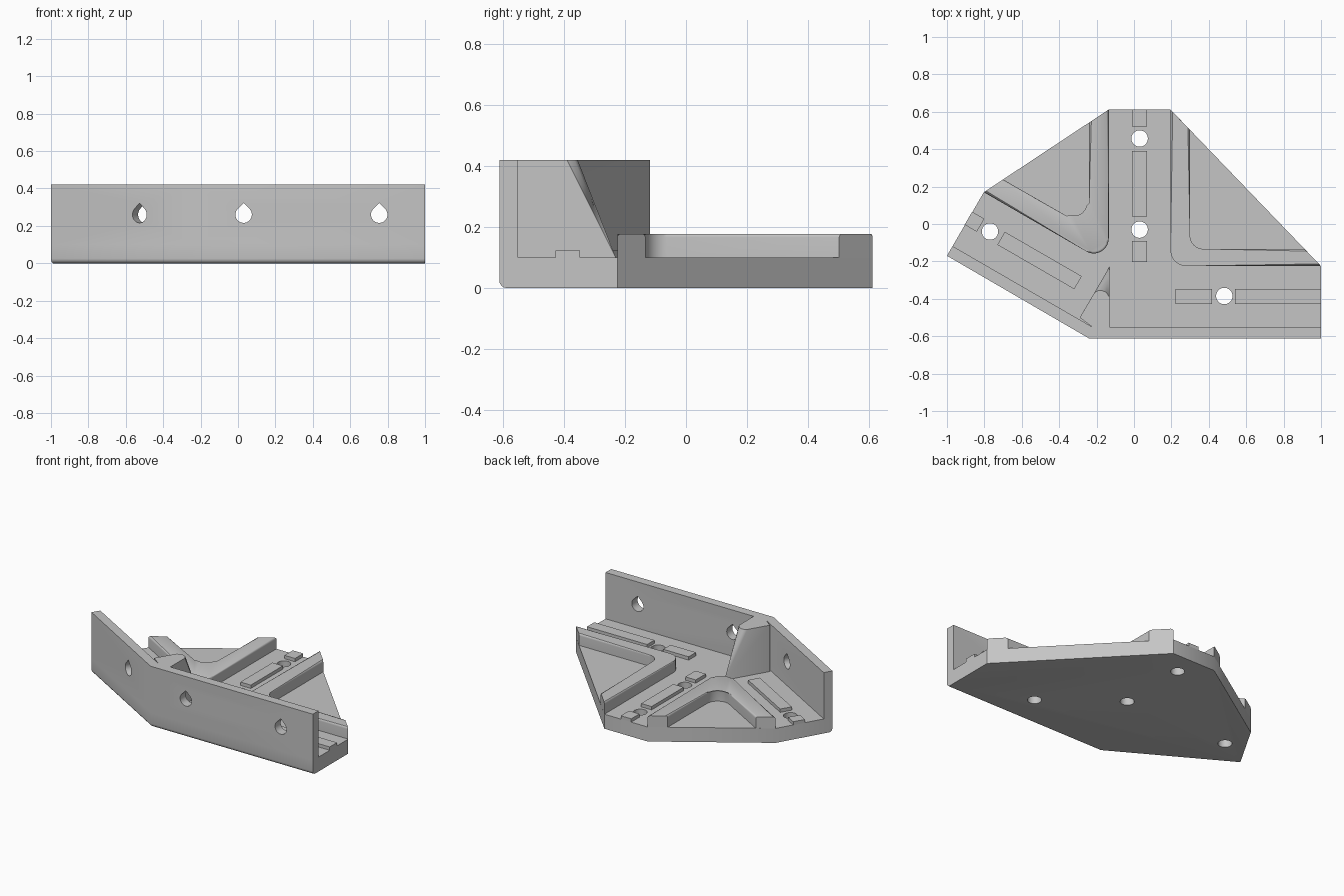
import bpy, bmesh, math
from mathutils import Vector, Matrix

if "Cube" in bpy.data.objects:
    bpy.data.objects.remove(bpy.data.objects["Cube"])

grey = bpy.data.materials.new("light_grey")
grey.use_nodes = True
colour = (0.56, 0.56, 0.56, 1)
grey.diffuse_color = colour
grey.node_tree.nodes["Principled BSDF"].inputs["Base Color"].default_value = colour

FLOOR, RIB_TOP, WALL_TOP = 0.1, 0.178, 0.42
EDGE = 0.612
SKEW = math.radians(-30)


def finish(name, bm, matrix=None):
    if matrix:
        bm.transform(matrix)
    bmesh.ops.recalc_face_normals(bm, faces=bm.faces)
    mesh = bpy.data.meshes.new(name)
    bm.to_mesh(mesh)
    bm.free()
    mesh.materials.append(grey)
    obj = bpy.data.objects.new(name, mesh)
    bpy.context.collection.objects.link(obj)
    return obj


def prism(name, points, z0, z1, matrix=None, round_top=(), round_bottom=(), radius=0.02):
    """Extrude an outline; listed side numbers get a rounded top or bottom edge."""
    bm = bmesh.new()
    low = [bm.verts.new((x, y, z0)) for x, y in points]
    high = [bm.verts.new((x, y, z1)) for x, y in points]
    n = len(points)
    bm.faces.new(low[::-1])
    bm.faces.new(high)
    for i in range(n):
        j = (i + 1) % n
        bm.faces.new((low[i], low[j], high[j], high[i]))
    edges = [bm.edges.get((ring[i], ring[(i + 1) % n]))
             for ring, sides in ((high, round_top), (low, round_bottom)) for i in sides]
    if edges:
        bmesh.ops.bevel(bm, geom=edges, offset=radius, segments=4, profile=0.5,
                        affect='EDGES', clamp_overlap=True)
    return finish(name, bm, matrix)


def rounded_path(start, corner, end, radius, steps=10):
    """Two straight runs joined by an arc."""
    s, c, e = Vector(start), Vector(corner), Vector(end)
    u, v = (s - c).normalized(), (e - c).normalized()
    half = u.angle(v) / 2
    centre = c + (u + v).normalized() * radius / math.sin(half)
    a = (c + u * radius / math.tan(half) - centre).normalized()
    b = (c + v * radius / math.tan(half) - centre).normalized()
    sweep = a.angle(b)
    arc = []
    for k in range(steps + 1):
        t = sweep * k / steps
        arc.append(centre + (a * math.sin(sweep - t) + b * math.sin(t)) * radius / math.sin(sweep))
    return [s, *arc, e]


def rib(name, outer, inner):
    path_a, path_b = rounded_path(*outer), rounded_path(*inner)
    points = path_a + path_b[::-1]
    caps = (len(path_a) - 1, len(points) - 1)
    sides = [i for i in range(len(points)) if i not in caps]
    return prism(name, points, FLOOR, RIB_TOP, round_top=sides, radius=0.012)


def key_strip(name, x, y, length, angle=0.0):
    a, b = length / 2, 0.04
    place = Matrix.Translation((x, y, 0)) @ Matrix.Rotation(angle, 4, 'Z')
    prism(name, [(-a, -b), (a, -b), (a, b), (-a, b)], FLOOR, 0.123, place)


def drill(target, cutters):
    for cutter in cutters:
        cutter.hide_render = True
        cutter.hide_set(True)
        mod = target.modifiers.new("hole", 'BOOLEAN')
        mod.operation, mod.solver, mod.object = 'DIFFERENCE', 'EXACT', cutter


# Base plate with rounded lower front edges
outline = [(-1, -0.17), (-0.24, -EDGE), (1, -EDGE), (1, -0.225),
           (0.195, EDGE), (-0.135, EDGE), (-0.803, 0.17)]
plate = prism("base_plate", outline, 0, FLOOR, round_bottom=(0, 1), radius=0.025)

# Bent upright wall
wall = prism("bent_wall", [(-1, -0.17), (-0.24, -EDGE), (1, -EDGE), (1, -0.55),
                           (-0.224, -0.55), (-0.97, -0.118)], FLOOR, WALL_TOP)

# Raised ribs between the three channels
rib("right_angle_rib", ((0.195, EDGE), (0.195, -0.225), (1, -0.225), 0.085),
    ((0.3, 0.502), (0.3, -0.133), (0.91, -0.133), 0.07))
rib("sharp_angle_rib", ((-0.135, EDGE), (-0.135, -0.216), (-0.803, 0.17), 0.08),
    ((-0.24, 0.542), (-0.24, -0.026), (-0.7, 0.238), 0.08))

# Corner gusset, leaning back to a rounded top
bm = bmesh.new()
foot = [(-0.29, -0.5), (-0.132, -0.23), (-0.132, -0.55), (-0.224, -0.55)]
crown = [(-0.29, -0.5), (-0.212, -0.368), (-0.195, -0.357), (-0.172, -0.355),
         (-0.148, -0.366), (-0.132, -0.39), (-0.132, -0.55), (-0.224, -0.55)]
for ring, z in ((foot, FLOOR), (crown, WALL_TOP)):
    for x, y in ring:
        bm.verts.new((x, y, z))
bmesh.ops.convex_hull(bm, input=bm.verts)
bmesh.ops.dissolve_limit(bm, angle_limit=0.01, verts=bm.verts, edges=bm.edges)
finish("corner_gusset", bm)

# Locating strips on the channel floors
up = math.pi / 2
key_strip("back_strip_outer", 0.03, 0.567, 0.09, up)
key_strip("back_strip_middle", 0.03, 0.215, 0.35, up)
key_strip("back_strip_inner", 0.03, -0.147, 0.11, up)
key_strip("left_strip_inner", 0.32, -0.387, 0.195)
key_strip("left_strip_outer", 0.77, -0.387, 0.46)
key_strip("right_strip_inner", -0.505, -0.195, 0.475, SKEW)
key_strip("right_strip_outer", -0.853, 0.012, 0.075, SKEW)

# Round screw holes through the plate
R = 0.044
circle = [(R * math.cos(t), R * math.sin(t)) for t in (k * math.tau / 32 for k in range(32))]
drill(plate, [prism("plate_hole_cutter", circle, -0.1, 0.2, Matrix.Translation((x, y, 0)))
              for x, y in ((0.03, 0.457), (0.03, -0.03), (0.483, -0.385), (-0.77, -0.04))])

# Teardrop screw holes through the wall
drop = [(R * math.cos(t), R * math.sin(t))
        for t in (math.radians(135 + k * 270 / 24) for k in range(25))]
drop.append((0, R * math.sqrt(2)))
drill(wall, [prism("wall_hole_cutter", drop, -0.1, 0.1,
                   Matrix.Translation((x, y, 0.26)) @ Matrix.Rotation(a, 4, 'Z')
                   @ Matrix.Rotation(up, 4, 'X'))
             for x, y, a in ((0.03, -0.58, 0), (0.755, -0.58, 0), (-0.51, -0.417, SKEW))])

# Smooth the fillets and keep the creases crisp
for obj in bpy.context.collection.objects:
    if obj.type == 'MESH' and not obj.hide_render:
        bpy.ops.object.select_all(action='DESELECT')
        obj.select_set(True)
        bpy.context.view_layer.objects.active = obj
        for mod in list(obj.modifiers):
            bpy.ops.object.modifier_apply(modifier=mod.name)
        bpy.ops.object.shade_smooth_by_angle(angle=math.radians(35))
